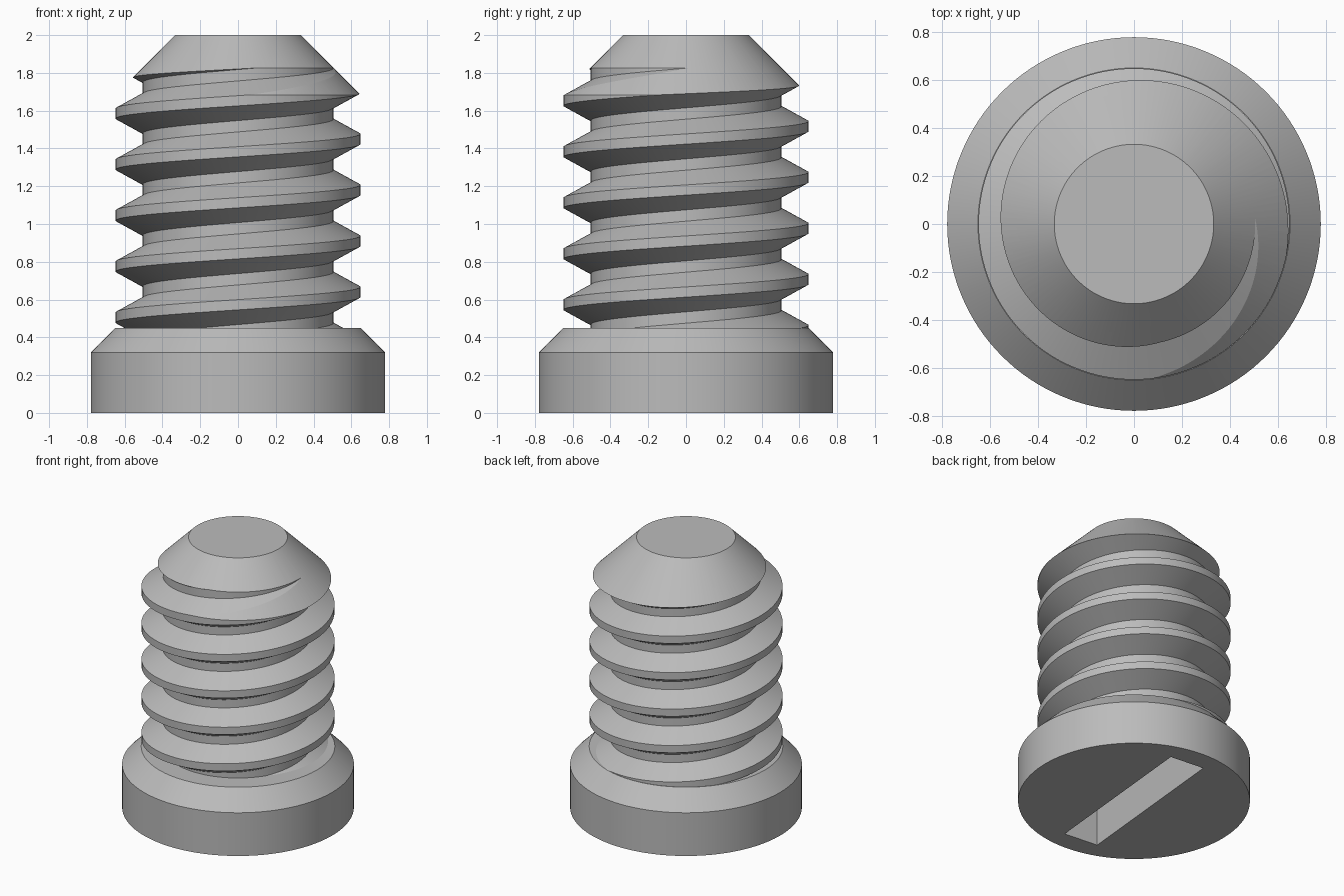
import bpy, bmesh, math
from mathutils import Matrix

SEGS = 128
PITCH, TURNS, START = 0.27, 9, 0.10
ROOT_R, CREST_R = 0.505, 0.648

if "Cube" in bpy.data.objects:
    bpy.data.objects.remove(bpy.data.objects["Cube"])

grey = bpy.data.materials.new("plain grey")
grey.use_nodes = True
grey.diffuse_color = (0.5, 0.5, 0.5, 1)
grey.node_tree.nodes["Principled BSDF"].inputs["Base Color"].default_value = (0.5, 0.5, 0.5, 1)


def make_object(name, bm):
    bmesh.ops.recalc_face_normals(bm, faces=bm.faces)
    mesh = bpy.data.meshes.new(name)
    bm.to_mesh(mesh)
    bm.free()
    mesh.materials.append(grey)
    obj = bpy.data.objects.new(name, mesh)
    bpy.context.collection.objects.link(obj)
    return obj


def lathe(name, profile):
    """Closed solid of revolution from (radius, height) points."""
    bm = bmesh.new()
    rings = []
    for r, z in profile:
        rings.append([bm.verts.new((r * math.cos(a), r * math.sin(a), z))
                      for a in (math.tau * i / SEGS for i in range(SEGS))])
    for low, high in zip(rings, rings[1:]):
        for i in range(SEGS):
            k = (i + 1) % SEGS
            bm.faces.new((low[i], low[k], high[k], high[i]))
    bm.faces.new(rings[0])
    bm.faces.new(rings[-1])
    return make_object(name, bm)


def threaded_rod(name):
    """Helical columns; the last column joins the first one turn higher."""
    section = [(-0.105, ROOT_R), (-0.027, CREST_R), (0.027, CREST_R), (0.105, ROOT_R)]
    step = len(section)
    bm = bmesh.new()
    columns = []
    for i in range(SEGS):
        a = math.tau * i / SEGS
        columns.append([bm.verts.new((r * math.cos(a), r * math.sin(a),
                                      START + PITCH * (turn + i / SEGS) + dz))
                        for turn in range(TURNS) for dz, r in section])
    rows = TURNS * step
    for i in range(SEGS):
        shift = step if i == SEGS - 1 else 0
        here, there = columns[i], columns[(i + 1) % SEGS]
        for j in range(rows - 1 - shift):
            bm.faces.new((here[j], there[j + shift], there[j + shift + 1], here[j + 1]))
    # Fan both open ends to the axis
    ends = [e for e in bm.edges if e.is_boundary]
    bottom = bm.verts.new((0, 0, START))
    top = bm.verts.new((0, 0, START + PITCH * TURNS))
    for e in ends:
        centre = bottom if e.verts[0].co.z < 1 else top
        bm.faces.new((e.verts[0], e.verts[1], centre))
    return make_object(name, bm)


def cut(obj, cutter, operation):
    cutter.hide_render = True
    mod = obj.modifiers.new("cut", "BOOLEAN")
    mod.operation, mod.solver, mod.object = operation, "EXACT", cutter
    bpy.context.view_layer.objects.active = obj
    bpy.ops.object.modifier_apply(modifier=mod.name)
    bpy.data.objects.remove(cutter)


# Chamfered head with a screwdriver slot underneath
head = lathe("head", [(0.778, 0), (0.778, 0.32), (0.65, 0.45)])
bm = bmesh.new()
bmesh.ops.create_cube(bm, size=1)
bmesh.ops.scale(bm, vec=(0.265, 1.255, 0.6), verts=bm.verts)
bmesh.ops.rotate(bm, matrix=Matrix.Rotation(math.radians(-5.4), 3, "Z"), verts=bm.verts)
cut(head, make_object("slot_cutter", bm), "DIFFERENCE")

# Threaded shank trimmed to a conical tip
shank = threaded_rod("threaded_shank")
envelope = lathe("tip_envelope", [(0.9, 0.36), (0.9, 1.432), (0.332, 2.0)])
cut(shank, envelope, "INTERSECT")

# Smooth round surfaces, sharp creases
bpy.ops.object.select_all(action="DESELECT")
for obj in (head, shank):
    obj.select_set(True)
bpy.context.view_layer.objects.active = shank
bpy.ops.object.shade_smooth_by_angle(angle=math.radians(12))
